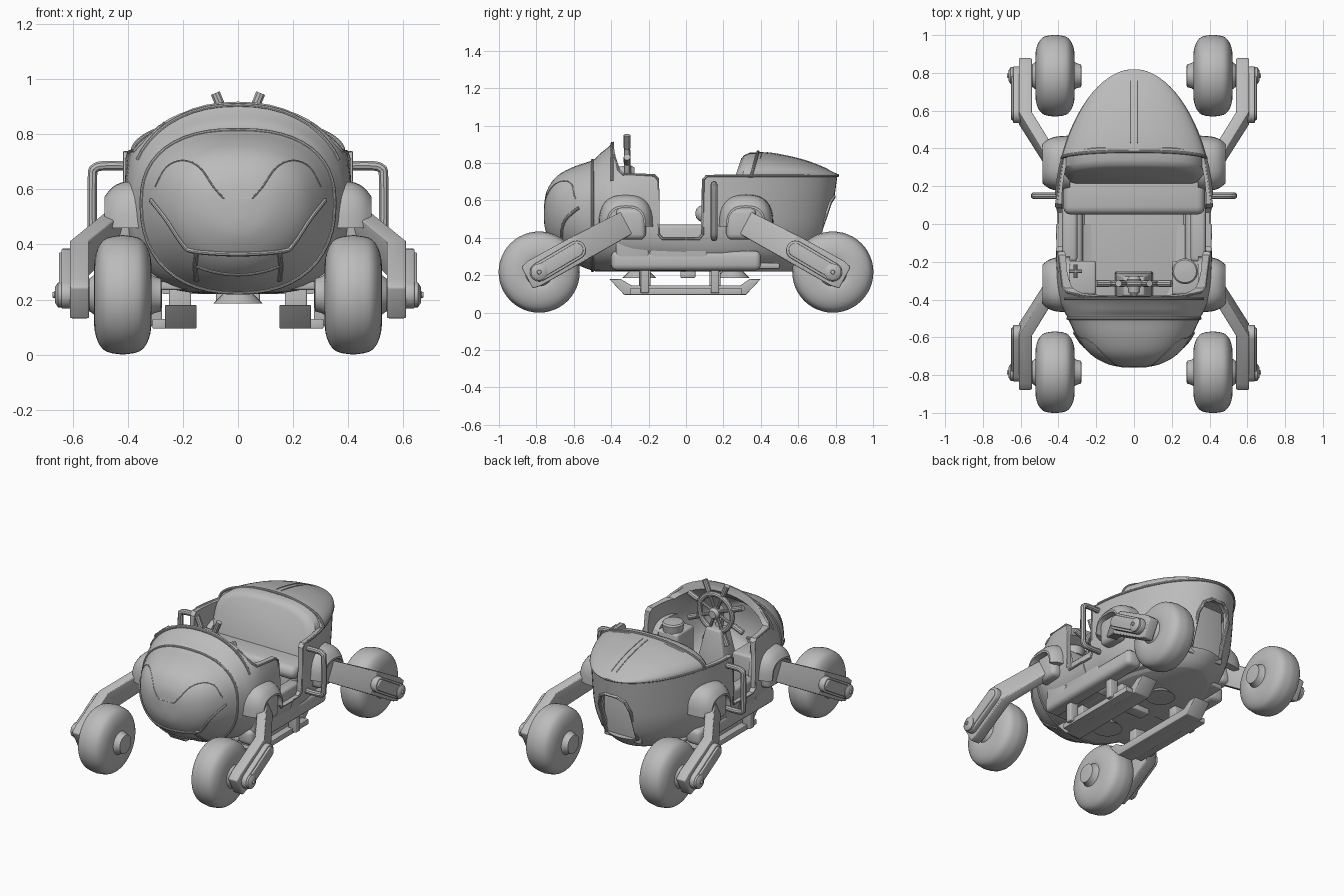
import bpy, bmesh, math
from mathutils import Vector
from mathutils.bvhtree import BVHTree

if "Cube" in bpy.data.objects:
    bpy.data.objects.remove(bpy.data.objects["Cube"])

grey = bpy.data.materials.new("plain grey")
grey.use_nodes = True
grey.diffuse_color = (0.5, 0.5, 0.5, 1)
grey.node_tree.nodes["Principled BSDF"].inputs["Base Color"].default_value = (0.5, 0.5, 0.5, 1)


# ---------- helpers ----------
def finish(name, data, bevel=0, cutters=(), angle=35):
    """Apply bevel and cutters, then shade and colour the part."""
    tmp = bpy.data.objects.new("tmp", data)
    bpy.context.collection.objects.link(tmp)
    if bevel:
        m = tmp.modifiers.new("bevel", "BEVEL")
        m.width, m.segments, m.limit_method = bevel, 3, "ANGLE"
    cut_objs = []
    for verts, faces in cutters:
        c = bpy.data.objects.new("cutter", raw_mesh(verts, faces))
        c.hide_render = True
        bpy.context.collection.objects.link(c)
        m = tmp.modifiers.new("cut", "BOOLEAN")
        m.operation, m.solver, m.object = "DIFFERENCE", "EXACT", c
        cut_objs.append(c)
    bpy.context.view_layer.update()
    graph = bpy.context.evaluated_depsgraph_get()
    me = bpy.data.meshes.new_from_object(tmp.evaluated_get(graph))
    for o in [tmp] + cut_objs:
        bpy.data.objects.remove(o)
    me.materials.clear()
    me.materials.append(grey)
    me.polygons.foreach_set("use_smooth", [True] * len(me.polygons))
    me.set_sharp_from_angle(angle=math.radians(angle))
    me.name = name
    ob = bpy.data.objects.new(name, me)
    bpy.context.collection.objects.link(ob)
    return ob


def raw_mesh(verts, faces):
    me = bpy.data.meshes.new("part")
    me.from_pydata([tuple(v) for v in verts], [], faces)
    bm = bmesh.new()
    bm.from_mesh(me)
    bmesh.ops.recalc_face_normals(bm, faces=bm.faces)
    bm.to_mesh(me)
    bm.free()
    return me


def loft(rings):
    """Closed rings joined into a capped solid."""
    n = len(rings[0])
    verts = [v for r in rings for v in r]
    faces = [(k * n + i, k * n + (i + 1) % n, (k + 1) * n + (i + 1) % n, (k + 1) * n + i)
             for k in range(len(rings) - 1) for i in range(n)]
    last = (len(rings) - 1) * n
    return verts, faces + [tuple(range(n))[::-1], tuple(range(last, last + n))]


def solid(name, rings, **kw):
    return finish(name, raw_mesh(*loft(rings)), **kw)


def prism(profile, x0, x1):
    return [[(x, y, z) for y, z in profile] for x in (x0, x1)]


def box(name, c, s, bevel=0.008):
    y, z, a, b = c[1], c[2], s[1] / 2, s[2] / 2
    outline = [(y - a, z - b), (y + a, z - b), (y + a, z + b), (y - a, z + b)]
    return solid(name, prism(outline, c[0] - s[0] / 2, c[0] + s[0] / 2), bevel=bevel)


def lathe(name, profile, c, axis="z", seg=40):
    rings = []
    for d, r in profile:
        ring = []
        for i in range(seg):
            a = math.tau * i / seg
            p, q = r * math.cos(a), r * math.sin(a)
            ring.append(Vector(c) + Vector((d, p, q) if axis == "x" else
                                           (p, d, q) if axis == "y" else (p, q, d)))
        rings.append(ring)
    return solid(name, rings)


def smooth(pts, n=4):
    """Catmull-Rom refinement of a list of tuples."""
    out = []
    for i in range(len(pts) - 1):
        quad = list(zip(pts[max(i - 1, 0)], pts[i], pts[i + 1], pts[min(i + 2, len(pts) - 1)]))
        for k in range(n):
            t = k / n
            out.append(tuple(0.5 * (2 * b + (c - a) * t + (2 * a - 5 * b + 4 * c - d) * t * t
                                    + (3 * b - a - 3 * c + d) * t ** 3) for a, b, c, d in quad))
    return out + [tuple(pts[-1])]


def tube(name, pts, r, closed=False):
    cu = bpy.data.curves.new(name, "CURVE")
    cu.dimensions, cu.bevel_depth, cu.bevel_resolution, cu.use_fill_caps = "3D", r, 3, True
    sp = cu.splines.new("POLY")
    sp.points.add(len(pts) - 1)
    for p, v in zip(sp.points, pts):
        p.co = (*v, 1)
    sp.use_cyclic_u = closed
    return finish(name, cu)


def drape(tree, pts, direction):
    """Project points along a direction onto a body surface."""
    d = Vector(direction)
    hits = [tree.ray_cast(Vector(p) - d * 3, d)[0] for p in pts]
    return [h for h in hits if h]


def power(v, e):
    return math.copysign(abs(v) ** e, v)


# ---------- front body: egg-shaped nose and cowl, lofted along y ----------
# y, half width, bottom, top, lower roundness, upper roundness
seam = (-.5, .35, .225, .815, 2.3, 2.4)
stations = smooth([(-.76, .03, .49, .56, 2, 2.2), (-.745, .13, .42, .65, 2, 2.3), (-.69, .23, .33, .73, 2, 2.4),
                   (-.6, .30, .265, .78, 2.1, 2.4), seam, (-.46, .37, .22, .85, 2.5, 2.3),
                   (-.4, .395, .22, .9, 2.8, 2.2), (-.28, .41, .22, 1.02, 3.3, 2.3), (0, .415, .22, 1.1, 3.5, 2.4)])


def section(s, inset=0, shift=0):
    y, w, zb, zt, low, high = s
    ring = []
    for i in range(48):
        a = math.tau * i / 48
        up = math.sin(a) >= 0
        e = 2 / (high if up else low)
        h = (zt if up else 1.1 - zb) - 0.55 - inset
        ring.append(((w - inset) * power(math.cos(a), e), y + shift, 0.55 + h * power(math.sin(a), e)))
    return ring


front_outer = loft([section(s) for s in stations])
front_inner = loft([section(s, .03, .03) for s in stations[6:]])
opening = [(-.385, 1.3), (-.385, .88), (-.365, .78), (-.34, .745), (-.165, .74), (-.145, .72),
           (-.14, .42), (-.12, .4), (.2, .4), (.2, 1.3)]
finish("front_body", raw_mesh(*front_outer), cutters=[front_inner, loft(prism(opening, -1, 1))])


# ---------- rear body: tub with a tapering tail, stacked along z ----------
TAPER = 1.6


def plan(w, tip, z, start=0.0):
    arc = [(w * math.cos(math.pi * i / 40),
            .15 + (tip - .15) * max(0, math.sin(math.pi * i / 40)) ** (2 / TAPER), z) for i in range(41)]
    return [(w, start, z)] + arc + [(-w, start, z)]


levels = smooth([(.27, .6, .22), (.31, .65, .25), (.375, .715, .32), (.408, .76, .43),
                 (.413, .785, .56), (.41, .81, .735)])
rear_outer = loft([plan(*l) for l in levels])
rear_inner = loft([plan(w - .03, t - .03, z + .03, -.1) for w, t, z in levels])
rear_open = [(-.2, 1), (-.2, .4), (.06, .4), (.08, .42), (.085, .71), (.105, .735), (.105, 1)]
hatch = [(.115, .31), (.115, .52), (.09, .59), (.04, .62), (-.04, .62), (-.09, .59), (-.115, .52), (-.115, .31)]
hatch_cut = loft([[(x, y, z) for x, z in hatch] for y in (.55, 1)])
finish("rear_body", raw_mesh(*rear_outer),
       cutters=[rear_inner, loft(prism(rear_open, -1, 1)), hatch_cut])
box("rear_hatch_panel", (0, .66, .46), (.27, .02, .36))
box("cabin_floor", (0, .05, .25), (.56, .9, .03))

front_tree = BVHTree.FromPolygons(*front_outer)
rear_tree = BVHTree.FromPolygons(*rear_outer)

# Trim around the openings and the shells
tube("rear_hatch_trim", drape(rear_tree, [(x, 0, z) for x, z in hatch], (0, -1, 0)), .011)
tube("cowl_rim", drape(front_tree, [(.365 * i / 20, -.395, 0) for i in range(-20, 21)], (0, 0, -1)), .008)
tube("nose_seam", section(seam), .008, closed=True)
tube("rear_rim", plan(.41, .81, .732)[1:-1], .008)
for side, sx in (("left", 1), ("right", -1)):
    for label, tree, path in (
            ("front_door_trim", front_tree, [(-.385, .84), (-.36, .765), (-.335, .74), (-.17, .735), (-.15, .715),
                                             (-.147, .42), (-.125, .395), (-.002, .395)]),
            ("rear_door_trim", rear_tree, [(.002, .395), (.07, .395), (.09, .42), (.092, .71), (.11, .73), (.36, .73)])):
        tube(f"{side}_{label}", drape(tree, [(0, y, z) for y, z in path], (-sx, 0, 0)), .007)
    # Rocker below the door and the raised curb inside it
    box(f"{side}_rocker", (sx * .325, 0, .278), (.11, .8, .105), .03)
    box(f"{side}_curb", (sx * .34, -.04, .36), (.08, .32, .22), .02)

# Nose panel lines
chin = smooth([(-.315, .56), (-.26, .49), (-.2, .4), (-.16, .375), (0, .365), (.16, .375), (.2, .4), (.26, .49), (.315, .56)])
visor = smooth([(-.3, .61), (-.26, .68), (-.2, .705), (-.14, .68), (-.09, .61), (-.055, .57)])
visor += [(-x, z) for x, z in visor[::-1]]
arch = [(.15 * i / 8, .29 + .03 * (i / 8) ** 2) for i in range(-8, 9)]
for label, line, r in (("chin_trim", chin, .009), ("visor_line", visor, .003), ("chin_arch", arch, .006),
                       ("chin_bar_left", [(.15, .37), (.155, .32), (.15, .27)], .009),
                       ("chin_bar_right", [(-.15, .37), (-.155, .32), (-.15, .27)], .009)):
    tube(label, drape(front_tree, [(x, 0, z) for x, z in line], (0, 1, 0)), r)

# ---------- domed rear lid ----------
lid = []
for y0, h in smooth([(.35, .125), (.45, .115), (.6, .085), (.72, .045), (.79, .014), (.818, .004)]):
    w = .413 * math.sqrt(max(0, 1 - ((y0 - .15) / .67) ** TAPER))
    arc = [math.pi * i / 30 for i in range(31)]
    lid.append([(w * math.cos(a), y0 + .035 * math.sin(a) * (.82 - y0) / .47,
                 .735 + h * max(math.sin(a), 0)) for a in arc])
solid("rear_lid", lid)
lid_tree = BVHTree.FromPolygons(*loft(lid))
for x in (-.018, .018):
    tube("lid_ridge", drape(lid_tree, [(x, .43 + .03 * i, 0) for i in range(12)], (0, 0, -1)), .003)
tube("lid_front_trim", lid[0], .008)

# ---------- bench seat ----------
box("seat_base", (0, .22, .38), (.7, .24, .26))
box("seat_cushion", (0, .18, .53), (.75, .26, .09), bevel=.04)
back = []
for y, k in ((-.05, .85), (-.04, .94), (-.015, 1), (.05, 1), (.065, .95)):
    ring = []
    for i in range(48):
        a = math.tau * i / 48
        z = .65 + .205 * k * power(math.sin(a), .7)
        ring.append((.37 * k * power(math.cos(a), .7), .255 + y + (z - .55) * .33, z))
    back.append(ring)
solid("seat_backrest", back)

# ---------- controls ----------
hub = Vector((0, -.315, .75))
tube("steering_ring", [hub + .12 * Vector((math.cos(i * math.tau / 32), 0, math.sin(i * math.tau / 32)))
                       for i in range(32)], .017, closed=True)
lathe("steering_hub", [(-.05, .03), (.02, .038), (.04, .025)], hub, "y", 20)
for i in range(8):
    d = Vector((math.cos((i + .5) * math.tau / 8), 0, math.sin((i + .5) * math.tau / 8)))
    tube("steering_spoke", [hub, hub + d * .14], .01)
    tube("steering_grip", [hub + d * .14, hub + d * .215], .018)
solid("steering_pedestal", [[(sx * w, -.33 + sy * d, z) for sx, sy in ((1, 1), (-1, 1), (-1, -1), (1, -1))]
                            for z, w, d in ((.26, .1, .08), (.46, .095, .07), (.65, .055, .05))], bevel=.01)
tube("steering_column", [(0, -.35, .6), (0, -.36, .72), hub], .025)
for sx in (1, -1):
    box("side_console", (sx * .29, -.285, .43), (.18, .18, .32), .015)
lathe("round_gauge", [(0, .06), (.05, .068), (.06, .06), (.065, .01)], (.27, -.25, .585))
tube("lever_stem", [(-.31, -.25, .58), (-.31, -.25, .68)], .012)
for dx, dy in ((.035, 0), (0, .035)):
    tube("lever_cross", [(-.31 - dx, -.25 - dy, .68), (-.31 + dx, -.25 + dy, .68)], .01)


# ---------- wheels, arms and side fittings ----------
def stadium(a, b, r):
    ang = math.atan2(b[1] - a[1], b[0] - a[0])
    return [(c[0] + r * math.cos(ang + s + i * math.pi / 10), c[1] + r * math.sin(ang + s + i * math.pi / 10))
            for c, s in ((a, math.pi / 2), (b, -math.pi / 2)) for i in range(11)]


def hood_band(x, a, b):
    """Arch-shaped band in the yz plane around a fixed inner arch."""
    angles = [math.pi * i / 16 for i in range(17)]
    outer = [(x, a * power(math.cos(t), .75), .46 + b * max(0, math.sin(t)) ** .75) for t in angles]
    inner = [(x, .095 * power(math.cos(t), .75), .46 + .1 * max(0, math.sin(t)) ** .75) for t in angles]
    return outer + inner[::-1]


tyre = smooth([(-.1, .075), (-.104, .1), (-.1, .14), (-.085, .18), (-.057, .207), (0, .217)], 3)
tyre += [(-x, r) for x, r in tyre[-2::-1]]
wheel = [(-.14, .045), (-.138, .06), (-.115, .066)] + tyre + [(.12, .06), (.15, .06)]
for side, sx in (("left", 1), ("right", -1)):
    for end, sy in (("front", -1), ("rear", 1)):
        tag = f"{end}_{side}_"
        axle = (sx * .418, sy * .785, .217)
        lathe(tag + "wheel", [(sx * x, r) for x, r in wheel], axle, "x", 48)
        rings = []
        for x, y, z, h in ((.40, .28, .5, .065), (.575, .56, .35, .074), (.575, .81, .21, .075), (.575, .85, .187, .065)):
            rings.append([(sx * (x + a * .035), sy * (y + b * .47 * h), z + b * .88 * h)
                          for a, b in ((1, 1), (-1, 1), (-1, -1), (1, -1))])
        solid(tag + "arm", rings, bevel=.008, angle=25)
        for label, r, x0, x1 in (("arm_plate", .05, .6, .64), ("arm_plate_inset", .036, .63, .65)):
            outline = [(sy * y, z) for y, z in stadium((.585, .335), (.785, .217), r)]
            solid(tag + label, prism(outline, sx * x0, sx * x1), bevel=.005)
        lathe(tag + "hub_cap", [(sx * x, r) for x, r in ((.1, .045), (.235, .045), (.245, .03), (.247, .012), (.255, .01))],
              axle, "x", 24)
        # Arched shoulder hood over the arm socket
        bands = smooth([(.34, .148, .172), (.41, .143, .168), (.455, .128, .148), (.485, .104, .112)], 3)
        solid(tag + "hood", [[(sx * x, sy * (.32 + y), z) for x, y, z in hood_band(*band)] for band in bands])
        box(tag + "socket", (sx * .415, sy * .295, .475), (.09, .16, .17), .03)
    # Grab handle
    handle = smooth([(.4, .685), (.49, .685), (.52, .675), (.528, .645), (.528, .45), (.52, .41), (.49, .4), (.39, .4)])
    tube(side + "_grab_handle", [(sx * x, .15, z) for x, z in handle], .018)
    # Landing skid with posts
    rail = [(-.41, .18), (-.33, .095), (.32, .095), (.4, .18), (.34, .18), (.29, .145), (-.29, .145), (-.35, .18)]
    solid(side + "_skid", prism(rail, sx * .15, sx * .265), bevel=.004)
    box(side + "_skid_step", (sx * .285, 0, .112), (.05, .6, .035), .004)
    for y in (-.22, .155):
        box(side + "_skid_brace", (sx * .305, y, .2), (.06, .045, .19), .006)
        box(side + "_skid_post", (sx * .21, y, .19), (.08, .06, .1), .006)

# Underside pads
for y in (-.25, .25):
    lathe("underside_pad", [(0, .05), (0, .09), (.04, .05)], (0, y, .185), "z", 28)
box("underside_block", (0, .01, .205), (.16, .08, .04))
